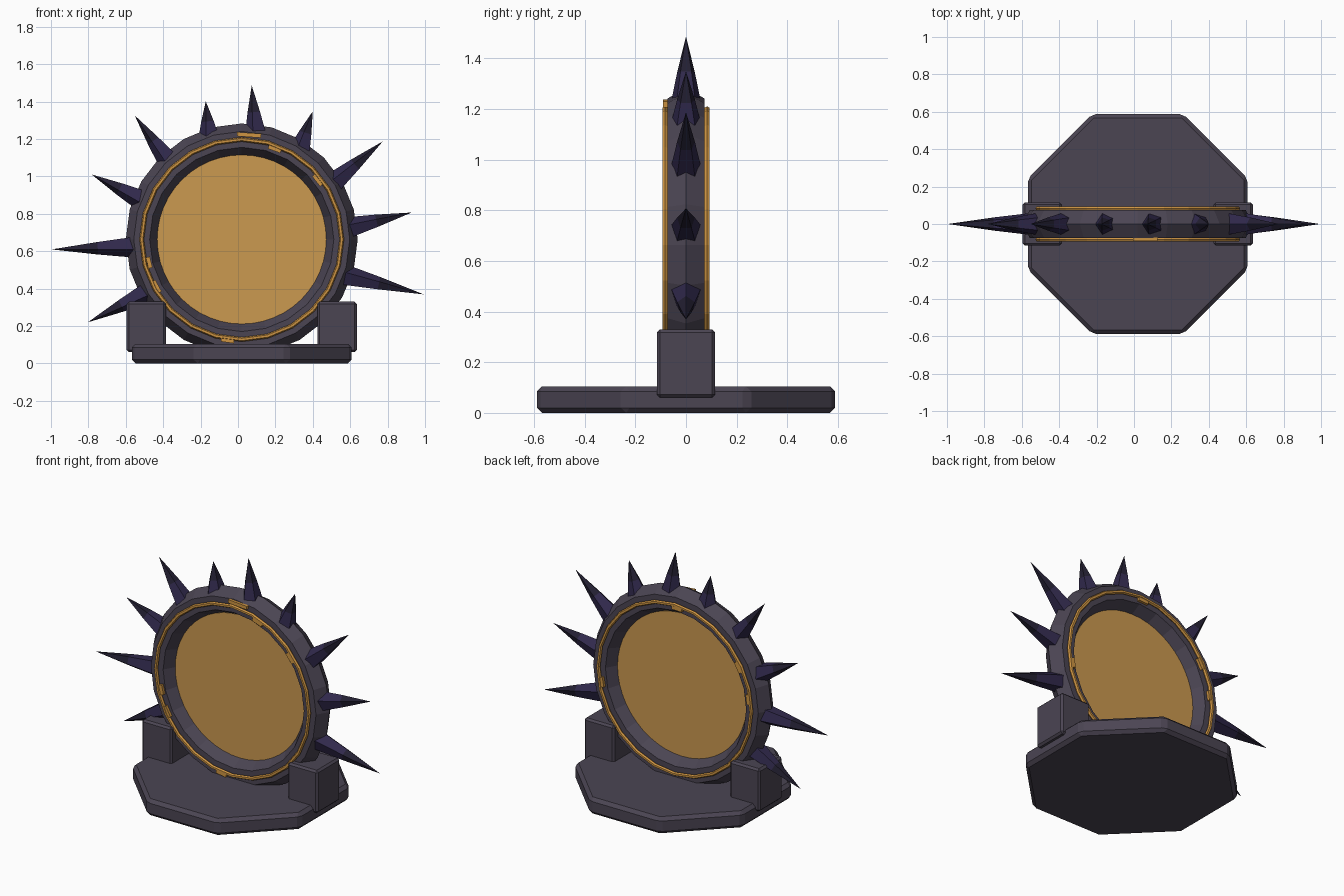
import bpy, bmesh, math
from mathutils import Vector, Matrix

if "Cube" in bpy.data.objects:
    bpy.data.objects.remove(bpy.data.objects["Cube"])

CX, CZ = 0.02, 0.663          # ring centre
R, r = 0.535, 0.085           # ring radius and hexagonal section radius


def material(name, rgb):
    m = bpy.data.materials.new(name)
    m.diffuse_color = (*rgb, 1)
    m.use_nodes = True
    m.node_tree.nodes["Principled BSDF"].inputs["Base Color"].default_value = m.diffuse_color
    return m


STONE = material("dark stone", (0.070, 0.059, 0.086))
AMBER = material("amber", (0.60, 0.32, 0.08))
GOLD = material("gold trim", (0.62, 0.30, 0.055))
PURPLE = material("dark purple", (0.030, 0.022, 0.072))
BLACK = material("spike tip", (0.017, 0.014, 0.032))


def finish(name, bm, *mats, bevel=0):
    bmesh.ops.recalc_face_normals(bm, faces=bm.faces)
    me = bpy.data.meshes.new(name)
    bm.to_mesh(me)
    bm.free()
    ob = bpy.data.objects.new(name, me)
    bpy.context.collection.objects.link(ob)
    for m in mats:
        me.materials.append(m)
    if bevel:
        b = ob.modifiers.new("bevel", "BEVEL")
        b.width, b.segments = bevel, 1
    return ob


def polar(a, rad, y=0):
    return Vector((CX + rad * math.cos(a), y, CZ + rad * math.sin(a)))


def torus(name, major, minor, n, sides, y, mat):
    bm = bmesh.new()
    rows = []
    for i in range(n):
        a = 2 * math.pi * i / n
        rows.append([bm.verts.new(polar(a, major + minor * math.cos(t), y + minor * math.sin(t)))
                     for t in (2 * math.pi * j / sides for j in range(sides))])
    for i in range(n):
        p, q = rows[i], rows[(i + 1) % n]
        for j in range(sides):
            k = (j + 1) % sides
            bm.faces.new((p[j], p[k], q[k], q[j]))
    return finish(name, bm, mat)


def box(name, centre, size, mat, rot=Matrix(), bevel=0):
    bm = bmesh.new()
    m = Matrix.Translation(centre) @ rot @ Matrix.Diagonal((*size, 1))
    bmesh.ops.create_cube(bm, size=1, matrix=m)
    return finish(name, bm, mat, bevel=bevel)


# Octagonal base slab
bm = bmesh.new()
bmesh.ops.create_cone(bm, cap_ends=True, segments=8, radius1=0.636, radius2=0.636, depth=0.105,
                      matrix=Matrix.Translation((CX, 0, 0.0525)) @ Matrix.Rotation(math.pi / 8, 4, "Z"))
finish("base", bm, STONE, bevel=0.02)

# Support posts
for side in (-1, 1):
    box("post", (CX + side * 0.51, 0, 0.195), (0.21, 0.23, 0.27), STONE, bevel=0.012)

# Ring frame, with a gold trim on each face
torus("ring", R, r, 24, 6, 0, STONE)
for side in (-1, 1):
    torus("ring_trim", R, 0.012, 24, 6, side * 0.083, GOLD)

# Glowing disc filling the ring
bm = bmesh.new()
bmesh.ops.create_cone(bm, cap_ends=True, segments=48, radius1=0.452, radius2=0.452, depth=0.02,
                      matrix=Matrix.Translation((CX, 0, CZ)) @ Matrix.Rotation(math.pi / 2, 4, "X"))
finish("disc", bm, AMBER)

# Small gold inlay marks on the faces: side, angle, radius, length
MARKS = [(-1, 86, 0.56, 0.13), (-1, 70, 0.515, 0.07), (-1, 38, 0.515, 0.07), (-1, 194, 0.51, 0.06),
         (-1, 209, 0.52, 0.07), (-1, 262, 0.545, 0.07), (1, 92, 0.515, 0.07), (1, 150, 0.515, 0.07),
         (1, 172, 0.52, 0.06), (1, 350, 0.515, 0.06)]
for side, deg, rad, length in MARKS:
    a = math.radians(deg)
    box("inlay_mark", polar(a, rad, side * 0.08), (0.022, 0.022, length), GOLD,
        Matrix.Rotation(-a, 4, "Y"))

# Spikes around the rim, leaning slightly: tip angle and tip radius
TIPS = [(208.3, 0.935), (183, 1.017), (156.6, 0.874), (130.8, 0.876), (104.6, 0.763),
        (86.3, 0.825), (61, 0.783), (34.8, 0.918), (9, 0.92), (-16.8, 1.017)]
for i, (deg, rad) in enumerate(TIPS):
    foot = polar(math.radians(209 - 25.4 * i), 0.57)
    tip = polar(math.radians(deg), rad)
    axis = (tip - foot).normalized()
    across = axis.cross(Vector((0, 1, 0)))
    bm = bmesh.new()
    rings = []
    for t, w in ((0, 0.062), (0.45, 0.037)):
        c = foot.lerp(tip, t)
        rings.append([bm.verts.new(c + w * (math.cos(s) * across + math.sin(s) * Vector((0, 1, 0))))
                      for s in (2 * math.pi * k / 5 for k in range(5))])
    point = bm.verts.new(tip)
    bm.faces.new(rings[0])
    for k in range(5):
        n = (k + 1) % 5
        bm.faces.new((rings[0][k], rings[0][n], rings[1][n], rings[1][k]))
        bm.faces.new((rings[1][k], rings[1][n], point)).material_index = 1
    finish("spike", bm, PURPLE, BLACK)
